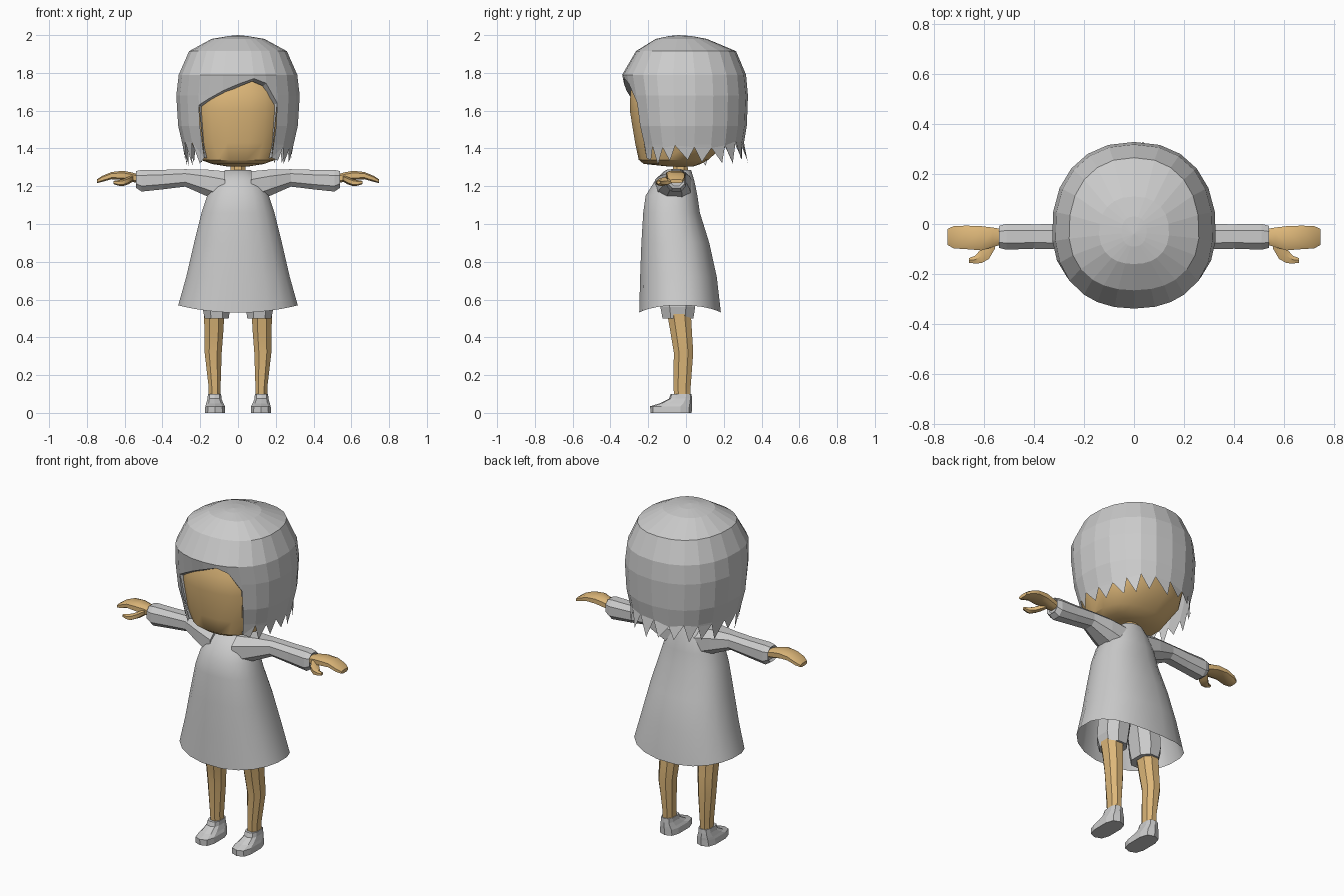
import bpy, math, random

if "Cube" in bpy.data.objects:
    bpy.data.objects.remove(bpy.data.objects["Cube"])
random.seed(4)

skin = bpy.data.materials.new("skin")
skin.diffuse_color = (0.72, 0.47, 0.19, 1)
skin.use_nodes = True
skin.node_tree.nodes["Principled BSDF"].inputs["Base Color"].default_value = skin.diffuse_color


def make(name, verts, faces, mat=None, mirror=False, smooth=None):
    me = bpy.data.meshes.new(name)
    me.from_pydata(verts, [], faces)
    me.validate()
    ob = bpy.data.objects.new(name, me)
    bpy.context.collection.objects.link(ob)
    if mat:
        me.materials.append(mat)
    if smooth:
        me.polygons.foreach_set("use_smooth", [True] * len(me.polygons))
        me.set_sharp_from_angle(angle=math.radians(smooth))
    if mirror:
        ob.modifiers.new("mirror", "MIRROR").use_mirror_merge = False
    return ob


def oval(a, u0, u1, v0, v1, p):
    """Point at angle a on a superellipse filling the given box."""
    c, s = math.cos(a), math.sin(a)
    f = lambda t: math.copysign(abs(t) ** (2 / p), t)
    return (u0 + u1) / 2 + (u1 - u0) / 2 * f(c), (v0 + v1) / 2 + (v1 - v0) / 2 * f(s)


def loft(name, rings, n=8, axis="z", mat=None, mirror=False, smooth=None, p=2.3,
         caps=(True, True)):
    """Skin rings (position, umin, umax, vmin, vmax) along z (u=x, v=y) or x (u=y, v=z)."""
    verts, faces = [], []
    for h, *box in rings:
        for i in range(n):
            u, v = oval(2 * math.pi * (i + 0.5) / n, *box, p)
            verts.append((u, v, h) if axis == "z" else (h, u, v))
    for r in range(len(rings) - 1):
        for i in range(n):
            j = (i + 1) % n
            faces.append((r * n + i, r * n + j, (r + 1) * n + j, (r + 1) * n + i))
    if caps[0]:
        faces.append(tuple(reversed(range(n))))
    if caps[1]:
        faces.append(tuple(range(len(verts) - n, len(verts))))
    return make(name, verts, faces, mat, mirror, smooth)


# Head with flat-ish face, and neck
loft("head", [(1.305, -.06, .06, -.10, .04), (1.318, -.14, .14, -.225, .08),
              (1.34, -.20, .20, -.252, .12), (1.43, -.25, .25, -.272, .22),
              (1.60, -.275, .275, -.30, .27), (1.70, -.27, .27, -.297, .27),
              (1.80, -.22, .22, -.25, .22)], n=20, mat=skin, smooth=40, p=2.5)
loft("neck", [(1.24, -.045, .045, -.075, .015), (1.34, -.04, .04, -.07, .01)],
     mat=skin, smooth=40)

# Hair: columns from the crown down to a fringe or a row of spikes
ROWS = [(1.995, .05, -.09, .03), (1.98, .14, -.16, .11), (1.915, .26, -.265, .265),
        (1.79, .315, -.338, .318), (1.68, .328, -.315, .328), (1.52, .318, -.29, .322),
        (1.42, .295, -.262, .305), (1.28, .265, -.235, .335)]


def hair_point(deg, z, scale=1.0):
    for (z1, *a), (z0, *b) in zip(ROWS, ROWS[1:]):
        if z >= z0:
            break
    t = (z1 - z) / (z1 - z0)
    rx, yf, yb = (m + (k - m) * t for m, k in zip(a, b))
    a = math.radians(deg)
    x, y = oval(a, -1, 1, -1, 1, 2.25)          # x used for depth, y for width
    depth = (-0.03 - yf) if x > 0 else (yb + 0.03)
    return (rx * y * scale, -0.03 - depth * x * scale, z)


fringe = [(-37, 1.63), (-25, 1.665), (-12, 1.705), (0, 1.74), (13, 1.77), (25, 1.745), (37, 1.64)]
SPIKES = 18
step = 286 / SPIKES
sides = [(37 + i * step, 1.35 if i in (0, SPIKES) else random.uniform(1.40, 1.44))
         for i in range(SPIKES + 1)]
verts, faces = [(0, -.04, 2.0)], []


def add(pt):
    verts.append(pt)
    return len(verts) - 1


def column(deg, bottom):
    zs = [r[0] for r in ROWS[:-1] if r[0] > bottom + 0.005]
    return [add(hair_point(deg, z)) for z in zs + [bottom]]


for group in (fringe, sides):
    cols = [column(d, b) for d, b in group]
    for k, (A, B) in enumerate(zip(cols, cols[1:])):
        faces.append((0, A[0], B[0]))
        m = min(len(A), len(B))
        for r in range(m - 1):
            if r == m - 2:
                faces.append(tuple(A[r:] + B[r:][::-1]))
            else:
                faces.append((A[r], A[r + 1], B[r + 1], B[r]))
        (d0, z0), (d1, z1) = group[k], group[k + 1]
        if group is fringe:                      # lip turning in to the forehead
            inner = [add(hair_point(d, z - .015, .88)) for d, z in (group[k], group[k + 1])]
            faces.append((A[-1], inner[0], inner[1], B[-1]))
        else:                                    # pointed lock
            tip = add(hair_point((d0 + d1) / 2 + random.uniform(-3, 3),
                                 random.uniform(1.30, 1.345), 1.01))
            faces.append((A[-1], tip, B[-1]))
# side locks turn in toward the cheeks
for d in (37, -37):
    edge = [add(hair_point(d, z, s)) for z, s in ((1.64, 1), (1.35, 1), (1.35, .9), (1.64, .9))]
    faces.append(tuple(edge))
make("hair", verts, faces)

# Dress, open at the wavy hem
dress = loft("dress", [(.53, -.32, .32, -.25, .187), (.72, -.277, .277, -.245, .165),
                       (.90, -.235, .235, -.238, .125), (1.06, -.195, .195, -.228, .075),
                       (1.15, -.165, .165, -.215, .062), (1.23, -.13, .13, -.165, .045),
                       (1.285, -.07, .07, -.10, .028)], n=20, smooth=40, caps=(False, True))
for v in dress.data.vertices:
    if v.co.z < .56:
        v.co.z += .04 * (v.co.x / .32) ** 2

# Sleeves
loft("sleeve", [(.07, -.17, .035, 1.10, 1.285), (.17, -.145, .025, 1.145, 1.293),
                (.28, -.105, .003, 1.195, 1.293), (.40, -.102, .002, 1.18, 1.29),
                (.51, -.106, .004, 1.168, 1.29), (.54, -.098, -.005, 1.188, 1.283),
                (.53, -.085, -.015, 1.20, 1.27)], axis="x", mirror=True, p=2.5)

# Hands: mitten palm and thumb
loft("hand", [(.52, -.08, -.02, 1.215, 1.262), (.565, -.095, -.012, 1.222, 1.275),
              (.61, -.108, -.006, 1.232, 1.283), (.67, -.103, -.004, 1.236, 1.276),
              (.72, -.10, -.006, 1.222, 1.255), (.746, -.085, -.018, 1.216, 1.237)],
     axis="x", mat=skin, mirror=True, smooth=40, p=3)
loft("thumb", [(.555, -.10, -.05, 1.225, 1.26), (.58, -.145, -.06, 1.21, 1.25),
               (.61, -.16, -.095, 1.20, 1.237), (.635, -.16, -.125, 1.203, 1.232),
               (.66, -.156, -.135, 1.212, 1.228)],
     axis="x", n=6, mat=skin, mirror=True, smooth=40)

# Shorts, legs and shoes
loft("shorts", [(.50, .045, .18, -.13, .045), (.56, .035, .195, -.142, .055),
                (.75, .005, .185, -.14, .06)], mirror=True)
loft("leg", [(.08, .09, .158, -.065, .025), (.14, .09, .158, -.07, .028),
             (.32, .083, .18, -.068, .042), (.42, .075, .18, -.085, .036),
             (.53, .068, .185, -.105, .03)], mat=skin, mirror=True, smooth=30)
loft("shoe", [(0, .066, .177, -.188, .03), (.035, .068, .175, -.19, .032),
              (.05, .076, .17, -.14, .032), (.075, .086, .163, -.09, .031),
              (.10, .088, .16, -.082, .03)], n=10, mirror=True, p=3)
